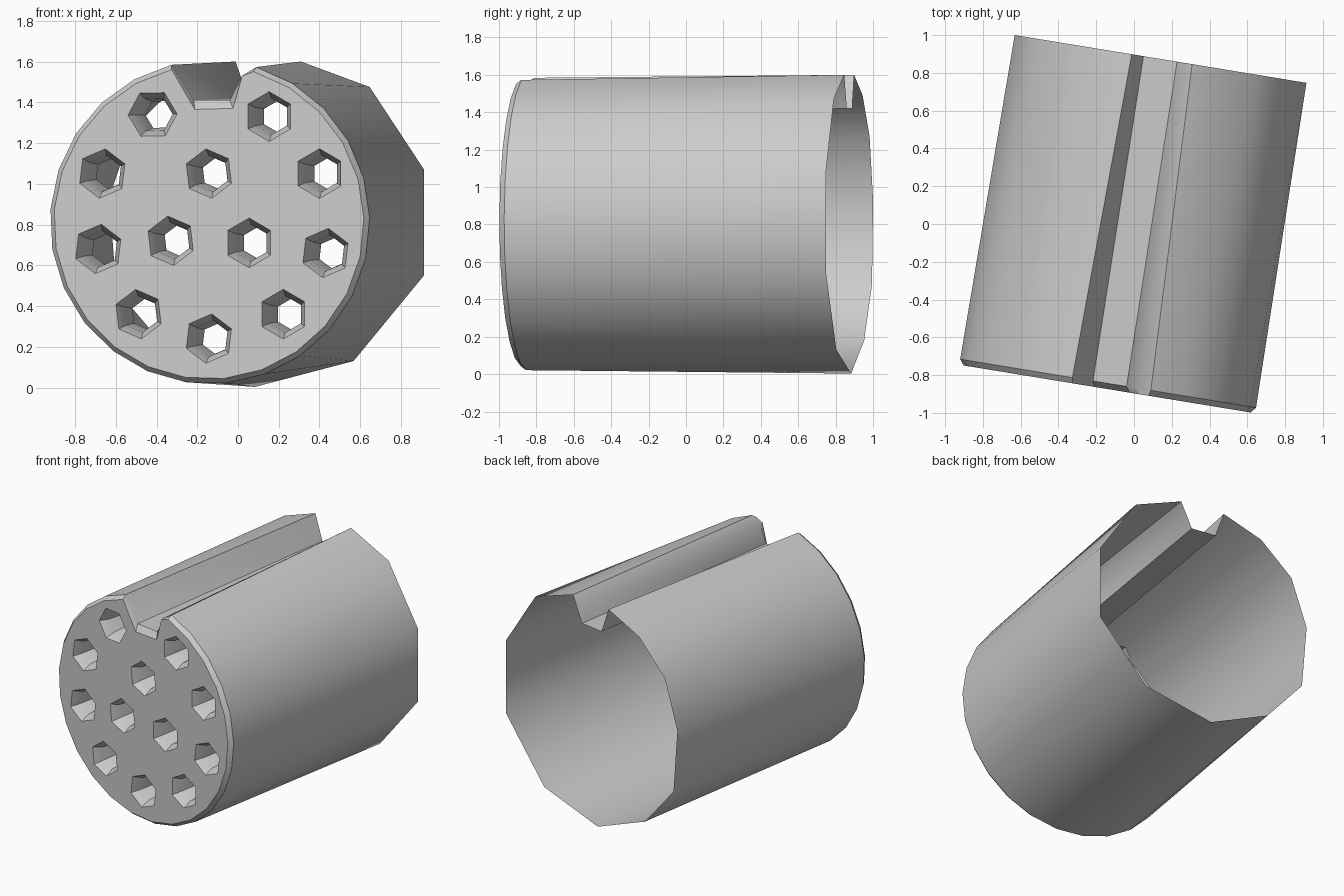
import bpy, bmesh, math
from mathutils import Vector, Matrix

cube = bpy.data.objects.get("Cube")
if cube:
    bpy.data.objects.remove(cube)

HALF = 0.885                      # half length along the axis
TILT = Matrix.Rotation(math.radians(-9.3), 4, 'Z')

grey = bpy.data.materials.new("plain_grey")
grey.use_nodes = True
GREY = (0.6, 0.6, 0.6, 1)
grey.diffuse_color = GREY
grey.node_tree.nodes["Principled BSDF"].inputs["Base Color"].default_value = GREY

bm = bmesh.new()


def ring(points, y):
    return [bm.verts.new((u, y, z)) for u, z in points]


def strip(a, b, closed=False):
    """Quads between two rows of equal length."""
    n = len(a)
    for i in range(n if closed else n - 1):
        j = (i + 1) % n
        bm.faces.new((a[i], a[j], b[j], b[i]))


def sweep(v):
    """Angle around the axis, clockwise from the top."""
    return math.atan2(v.co.x, v.co.z - 0.8) % math.tau


def zipper(a, b):
    """Triangles between two open rows of different lengths."""
    i = j = 0
    while i < len(a) - 1 or j < len(b) - 1:
        step_a = j == len(b) - 1 or (
            i < len(a) - 1 and sweep(a[i + 1]) + sweep(a[i]) <= sweep(b[j + 1]) + sweep(b[j]))
        if step_a:
            bm.faces.new((a[i], a[i + 1], b[j]))
            i += 1
        else:
            bm.faces.new((a[i], b[j + 1], b[j]))
            j += 1


# Front outline: fine arc, then the keyway from left lip to right lip
R, CZ, SEG = 0.795, 0.812, 23
start, end = math.atan2(0.23, 0.76), math.tau - math.atan2(0.19, 0.77)
front_arc = []
for k in range(SEG + 1):
    t = start + (end - start) * k / SEG
    front_arc.append((R * math.sin(t), CZ + R * math.cos(t)))
front_key = [(-0.08, 1.41), (0.10, 1.41), (0.16, 1.53)]
cap_arc = [(u * 0.97, CZ + (z - CZ) * 0.97) for u, z in front_arc]
cap_key = [(-0.07, 1.365), (0.12, 1.37), (0.165, 1.53)]

# Back outline: coarse arc and the same keyway
back_arc = [(0.167, 1.6), (0.51, 1.475), (0.78, 1.07), (0.78, 0.55), (0.43, 0.13),
            (-0.06, 0.003), (-0.49, 0.18), (-0.75, 0.48), (-0.785, 0.93),
            (-0.67, 1.27), (-0.44, 1.49), (-0.157, 1.6)]
back_key = [(-0.094, 1.42), (0.086, 1.42), (0.14, 1.54)]

# Barrel wall, keyway and bevelled front rim
fa, fk = ring(front_arc, -HALF + 0.03), ring(front_key, -HALF + 0.03)
ba, bk = ring(back_arc, HALF), ring(back_key, HALF)
zipper(fa, ba)
strip([fa[-1]] + fk + [fa[0]], [ba[-1]] + bk + [ba[0]])
cap = ring(cap_arc + cap_key, -HALF)
strip(cap, fa + fk, closed=True)

# Tapered six-sided holes running inward from the front cap
holes = [(-0.28, 1.34), (0.30, 1.33), (-0.53, 1.05), (0, 1.05), (0.55, 1.05),
         (-0.55, 0.68), (-0.19, 0.72), (0.20, 0.71), (0.58, 0.66),
         (-0.35, 0.36), (0.37, 0.36), (0, 0.24)]
loops = [cap]
for n, (u, z) in enumerate(holes):
    turn = 0.5 if n == 0 else 0.12 * (n % 3 - 1)
    rows = []
    for depth, r in ((0, 0.122), (0.06, 0.09), (0.24, 0.075)):
        pts = [(u + r * math.sin(turn + k * math.pi / 3),
                z + r * math.cos(turn + k * math.pi / 3)) for k in range(6)]
        rows.append(ring(pts, -HALF + depth))
    strip(rows[0], rows[1], closed=True)
    strip(rows[1], rows[2], closed=True)
    loops.append(rows[0])

# Front cap filled around the holes
edges = []
for loop in loops:
    for a, b in zip(loop, loop[1:] + loop[:1]):
        edges.append(bm.edges.get((a, b)) or bm.edges.new((a, b)))
bmesh.ops.triangle_fill(bm, edges=edges, use_beauty=True, normal=Vector((0, -1, 0)))

bmesh.ops.recalc_face_normals(bm, faces=bm.faces)
bm.transform(TILT)
mesh = bpy.data.meshes.new("perforated_barrel")
bm.to_mesh(mesh)
bm.free()
mesh.materials.append(grey)
barrel = bpy.data.objects.new("perforated_barrel", mesh)
bpy.context.collection.objects.link(barrel)

bpy.ops.object.select_all(action='DESELECT')
barrel.select_set(True)
bpy.context.view_layer.objects.active = barrel
bpy.ops.object.shade_smooth_by_angle(angle=math.radians(35))
